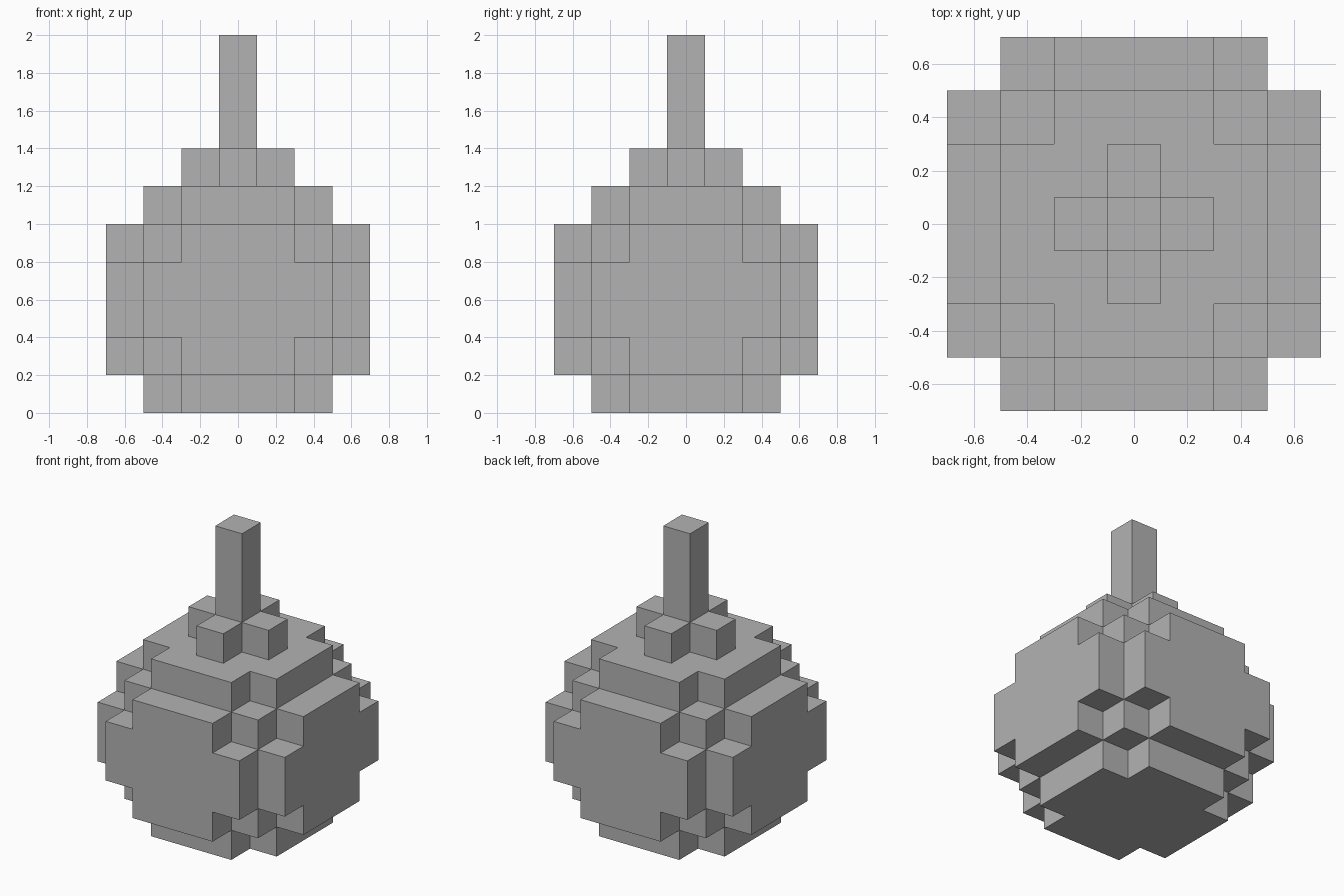
import bpy
import bmesh
import math
from mathutils import Vector

default = bpy.data.objects.get("Cube")
if default:
    bpy.data.objects.remove(default, do_unlink=True)

UNIT = 0.2  # side of one block

grey = bpy.data.materials.new("plain grey")
grey.use_nodes = True
colour = (0.45, 0.45, 0.45, 1)
grey.diffuse_color = colour
grey.node_tree.nodes["Principled BSDF"].inputs["Base Color"].default_value = colour


def block_part(name, cells):
    """Skin a set of grid cells with outer faces only, merged into flat panels."""
    cells = set(cells)
    bm = bmesh.new()
    for cell in cells:
        centre = Vector(cell) + Vector((0, 0, 0.5))
        for axis in range(3):
            for sign in (-1, 1):
                step = Vector((0, 0, 0))
                step[axis] = sign
                if tuple(int(c + s) for c, s in zip(cell, step)) in cells:
                    continue
                u, v = Vector((0, 0, 0)), Vector((0, 0, 0))
                u[(axis + 1) % 3] = 0.5
                v[(axis + 2) % 3] = 0.5 * sign
                mid = centre + step * 0.5
                corners = (mid - u - v, mid + u - v, mid + u + v, mid - u + v)
                bm.faces.new([bm.verts.new(p * UNIT) for p in corners])
    bmesh.ops.remove_doubles(bm, verts=bm.verts, dist=0.001)
    bmesh.ops.dissolve_limit(bm, angle_limit=math.radians(1),
                             verts=bm.verts, edges=bm.edges)
    mesh = bpy.data.meshes.new(name)
    bm.to_mesh(mesh)
    bm.free()
    mesh.materials.append(grey)
    obj = bpy.data.objects.new(name, mesh)
    bpy.context.collection.objects.link(obj)
    return obj


def in_ball(i, j, k):
    """Stepped ball: corners and edges are trimmed by distance from the centre."""
    a, b, c = abs(i), abs(j), abs(k - 2.5) + 0.5
    return a + b + c <= 6 and not (c == 3 and max(a, b) == 3)


# Round stepped body
span = range(-3, 4)
block_part("body", [(i, j, k) for i in span for j in span for k in range(6)
                    if in_ball(i, j, k)])

# Cross-shaped collar with the upright stem rising from its middle
collar = [(i, j, 6) for i in (-1, 0, 1) for j in (-1, 0, 1) if i * j == 0]
stem = [(0, 0, k) for k in range(7, 10)]
block_part("collar_and_stem", collar + stem)
